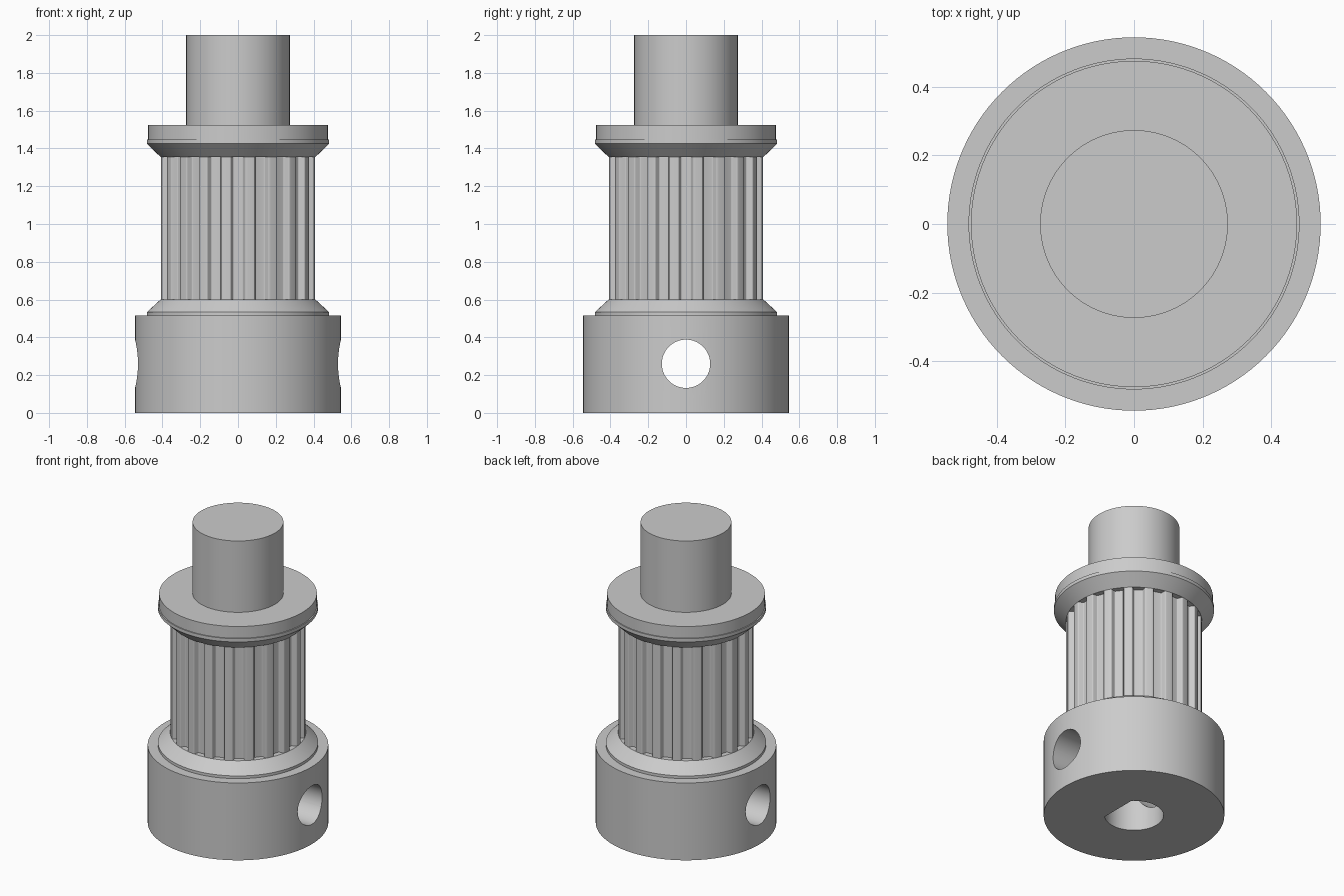
import bpy, bmesh, math
from mathutils import Matrix, Vector

if "Cube" in bpy.data.objects:
    bpy.data.objects.remove(bpy.data.objects["Cube"], do_unlink=True)

grey = bpy.data.materials.new("plain grey")
grey.use_nodes = True
colour = (0.6, 0.6, 0.6, 1)
grey.diffuse_color = colour
grey.node_tree.nodes["Principled BSDF"].inputs["Base Color"].default_value = colour

SEGMENTS = 120
TEETH = 20
TOOTH_R = 0.41


def make_object(name, bm):
    bmesh.ops.recalc_face_normals(bm, faces=bm.faces)
    mesh = bpy.data.meshes.new(name)
    bm.to_mesh(mesh)
    bm.free()
    mesh.materials.append(grey)
    obj = bpy.data.objects.new(name, mesh)
    bpy.context.collection.objects.link(obj)
    return obj


def prism(name, outline, z0, z1):
    """Closed solid with the given xy outline from z0 to z1."""
    bm = bmesh.new()
    low, high = [[bm.verts.new((x, y, z)) for x, y in outline] for z in (z0, z1)]
    bm.faces.new(low)
    bm.faces.new(high)
    for i in range(len(outline)):
        bm.faces.new((low[i - 1], low[i], high[i], high[i - 1]))
    return make_object(name, bm)


def lathe(name, profile):
    """Solid of revolution from (radius, z) points, capped at both ends."""
    bm = bmesh.new()
    rings = []
    for r, z in profile:
        rings.append([bm.verts.new((r * math.cos(a), r * math.sin(a), z))
                      for a in (math.tau * i / SEGMENTS for i in range(SEGMENTS))])
    for low, high in zip(rings, rings[1:]):
        for i in range(SEGMENTS):
            bm.faces.new((low[i - 1], low[i], high[i], high[i - 1]))
    bm.faces.new(rings[0])
    bm.faces.new(rings[-1])
    return make_object(name, bm)


def cut(obj, *cutters):
    bpy.context.view_layer.objects.active = obj
    for cutter in cutters:
        mod = obj.modifiers.new("cut", 'BOOLEAN')
        mod.operation = 'DIFFERENCE'
        mod.solver = 'EXACT'
        mod.object = cutter
        bpy.ops.object.modifier_apply(modifier=mod.name)


# Toothed section outline: rounded trapezoid grooves, one centred on the front
half_groove = [(0.044, 0), (0.0415, 0.0004), (0.0392, 0.0016), (0.0374, 0.0034),
               (0.0361, 0.0056), (0.0279, 0.0285), (0.0266, 0.0308),
               (0.0248, 0.0326), (0.0225, 0.0337), (0.0199, 0.0341)]
groove = [(-w, d) for w, d in half_groove] + [(w, d) for w, d in reversed(half_groove)]
edge = math.asin(half_groove[0][0] / TOOTH_R)
step = math.tau / TEETH
outline = []
for k in range(TEETH):
    turn = Matrix.Rotation(k * step, 2)
    for w, d in groove:
        outline.append(turn @ Vector((w, d - math.sqrt(TOOTH_R ** 2 - w ** 2))))
    for i in range(1, 4):  # rounded land between grooves
        a = k * step + edge + (step - 2 * edge) * i / 4 - math.pi / 2
        outline.append((TOOTH_R * math.cos(a), TOOTH_R * math.sin(a)))

hub = lathe("hub", [(0.545, 0), (0.545, 0.515)])
lower_flange = lathe("lower_flange", [(0.483, 0.515), (0.483, 0.533), (0.41, 0.6)])
toothed_barrel = prism("toothed_barrel", outline, 0.6, 1.355)
upper_flange = lathe("upper_flange", [(0.41, 1.355), (0.483, 1.425), (0.483, 1.447),
                                      (0.476, 1.447), (0.476, 1.525)])
shaft = lathe("shaft", [(0.274, 1.525), (0.274, 2)])

# D-shaped bore, flat towards +x
BORE_R, FLAT_X = 0.178, 0.126
start = math.acos(FLAT_X / BORE_R)
arc = [start + (math.tau - 2 * start) * i / 60 for i in range(61)]
bore_cutter = prism("bore_cutter", [(BORE_R * math.cos(a), BORE_R * math.sin(a)) for a in arc],
                    -0.1, 1.5)

# Set-screw hole across the hub
bm = bmesh.new()
place = Matrix.Translation((0, 0, 0.26)) @ Matrix.Rotation(math.pi / 2, 4, 'Y')
bmesh.ops.create_cone(bm, cap_ends=True, segments=64, radius1=0.128, radius2=0.128,
                      depth=1.4, matrix=place)
screw_cutter = make_object("screw_hole_cutter", bm)

cut(hub, bore_cutter, screw_cutter)
for part in (lower_flange, toothed_barrel, upper_flange):
    cut(part, bore_cutter)
for cutter in (bore_cutter, screw_cutter):
    bpy.data.objects.remove(cutter, do_unlink=True)

# Smooth shading with crisp edges
bpy.ops.object.select_all(action='DESELECT')
for part in (hub, lower_flange, toothed_barrel, upper_flange, shaft):
    part.select_set(True)
bpy.context.view_layer.objects.active = hub
bpy.ops.object.shade_smooth_by_angle(angle=math.radians(30))
